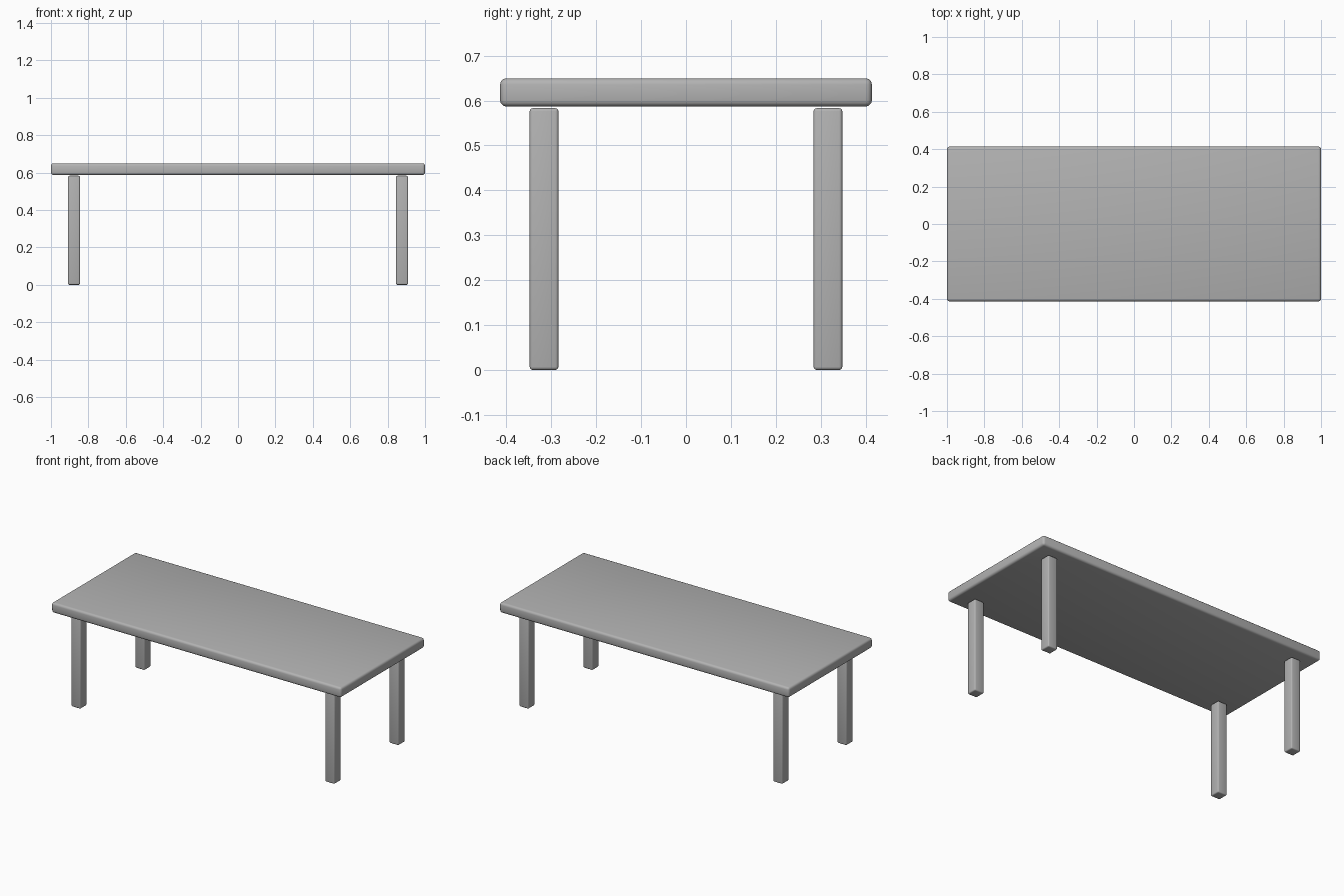
import bpy

if "Cube" in bpy.data.objects:
    bpy.data.objects.remove(bpy.data.objects["Cube"])

# One plain grey for the whole table
grey = bpy.data.materials.new("plain_grey")
grey.diffuse_color = (0.45, 0.45, 0.45, 1)
grey.use_nodes = True
grey.node_tree.nodes["Principled BSDF"].inputs["Base Color"].default_value = grey.diffuse_color


def rounded_box(name, centre, size, radius):
    """Box with softly rounded edges."""
    bpy.ops.mesh.primitive_cube_add(size=1, location=centre)
    box = bpy.context.object
    box.name = name
    box.scale = size
    bpy.ops.object.transform_apply(location=False, rotation=False, scale=True)
    bevel = box.modifiers.new("rounded_edges", 'BEVEL')
    bevel.width = radius
    bevel.segments = 3
    bpy.ops.object.modifier_apply(modifier=bevel.name)
    box.data.materials.append(grey)
    bpy.ops.object.shade_smooth_by_angle()
    return box


# Table top
rounded_box("table_top", (0, 0, 0.618), (2.0, 0.828, 0.063), 0.014)

# Four square legs, ending just under the top
for side, x in (("left", -0.877), ("right", 0.877)):
    for end, y in (("front", -0.316), ("back", 0.316)):
        rounded_box(f"{end}_{side}_leg", (x, y, 0.2915),
                    (0.064, 0.064, 0.583), 0.007)
